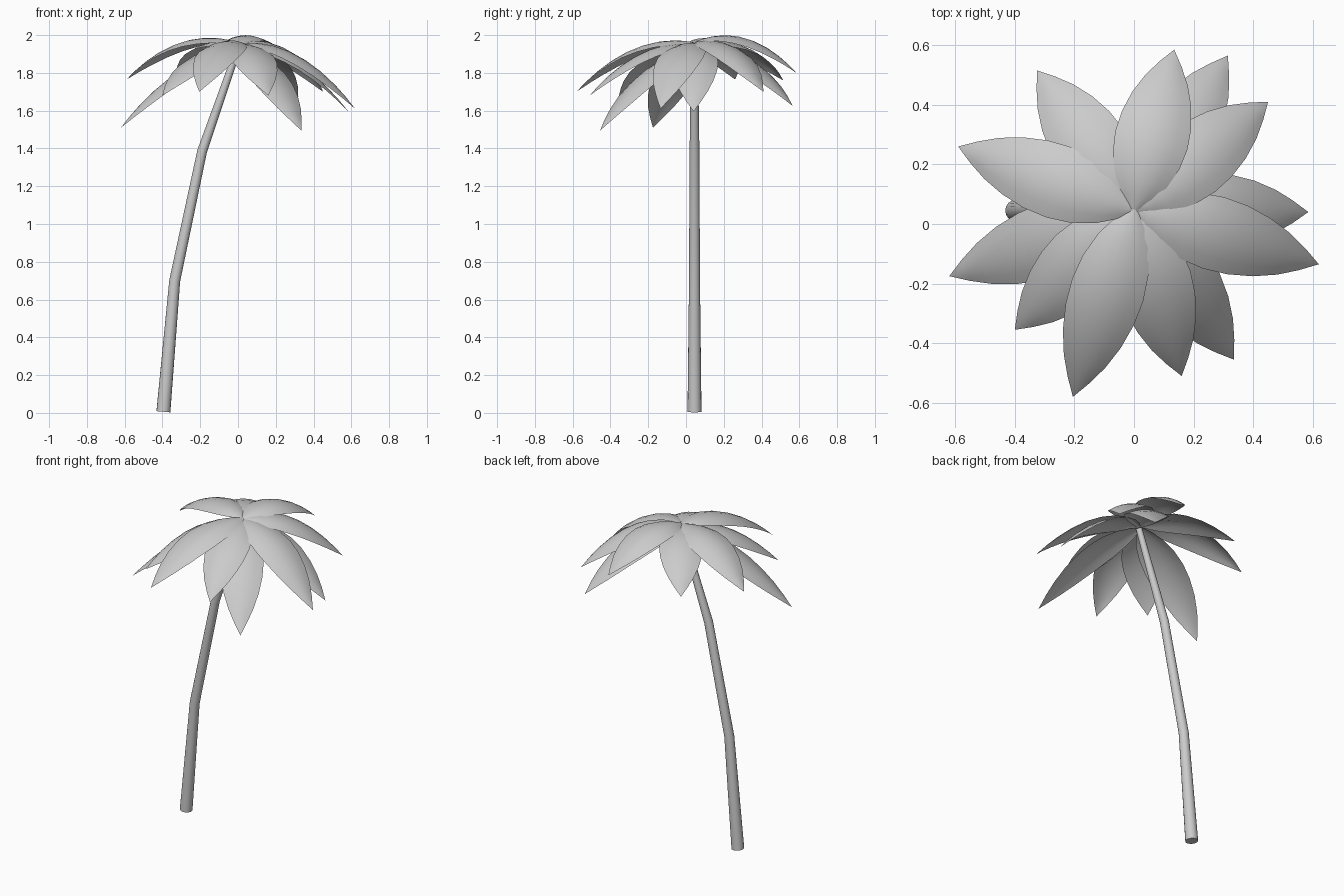
import bpy, bmesh, math
from mathutils import Vector

if "Cube" in bpy.data.objects:
    bpy.data.objects.remove(bpy.data.objects["Cube"])

grey = bpy.data.materials.new("plain grey")
grey.diffuse_color = (0.6, 0.6, 0.6, 1)
grey.use_nodes = True
grey.node_tree.nodes["Principled BSDF"].inputs["Base Color"].default_value = grey.diffuse_color


def finish(bm, name, angle):
    mesh = bpy.data.meshes.new(name)
    bm.to_mesh(mesh)
    bm.free()
    mesh.materials.append(grey)
    ob = bpy.data.objects.new(name, mesh)
    bpy.context.collection.objects.link(ob)
    bpy.ops.object.select_all(action='DESELECT')
    ob.select_set(True)
    bpy.context.view_layer.objects.active = ob
    bpy.ops.object.shade_smooth_by_angle(angle=math.radians(angle))


# trunk: bent tapering tube, rings tilted to follow the bends
SIDES = 16
path = [(-0.395, 0.006, 0.037), (-0.335, 0.70, 0.029),
        (-0.19, 1.385, 0.026), (0.0, 1.93, 0.018)]
bm = bmesh.new()
rings = []
for i, (x, z, r) in enumerate(path):
    a, b = path[max(i - 1, 0)], path[min(i + 1, 3)]
    d = Vector((b[0] - a[0], 0, b[1] - a[1])).normalized()
    u = Vector((d.z, 0, -d.x))
    rings.append([bm.verts.new(Vector((x, 0.045, z)) + u * r * math.cos(t)
                               + Vector((0, r * math.sin(t), 0)))
                  for t in (2 * math.pi * k / SIDES for k in range(SIDES))])
for a, b in zip(rings, rings[1:]):
    for k in range(SIDES):
        n = (k + 1) % SIDES
        bm.faces.new((a[k], a[n], b[n], b[k]))
bm.faces.new(rings[0][::-1])
bm.faces.new(rings[-1])
finish(bm, "trunk", 40)

# fronds: tip x, y, z, base height, upward bulge at mid length
fronds = [(0.135, 0.585, 1.80, 1.965, 0.10), (0.315, 0.565, 1.625, 1.94, 0.10),
          (0.45, 0.41, 1.70, 1.96, 0.10), (0.585, 0.04, 1.595, 1.94, 0.10),
          (0.62, -0.135, 1.61, 1.955, 0.11), (0.335, -0.455, 1.495, 1.93, 0.09),
          (0.16, -0.51, 1.68, 1.95, 0.09), (-0.205, -0.58, 1.70, 1.96, 0.10),
          (-0.40, -0.355, 1.68, 1.94, 0.08), (-0.62, -0.175, 1.51, 1.94, 0.08),
          (-0.59, 0.26, 1.765, 1.96, 0.10), (-0.325, 0.515, 1.76, 1.95, 0.09)]
# position along the frond and half width there
outline = [(0, 0.012), (0.08, 0.055), (0.17, 0.088), (0.3, 0.115), (0.43, 0.125),
           (0.56, 0.12), (0.69, 0.102), (0.81, 0.073), (0.91, 0.038), (1, 0.0)]
ACROSS = (-1, -0.66, -0.33, 0, 0.33, 0.66, 1)
for i, (tx, ty, tz, bz, bulge) in enumerate(fronds):
    base, tip = Vector((0, 0.05, bz)), Vector((tx, ty, tz))
    side = Vector((base.y - ty, tx, 0)).normalized()
    bm = bmesh.new()
    rows = []
    for s, w in outline:
        mid = base.lerp(tip, s) + Vector((0, 0, 4 * bulge * s * (1 - s)))
        cup = 0.035 * w / 0.125
        if w == 0:
            rows.append([bm.verts.new(mid)])
        else:
            rows.append([bm.verts.new(mid + side * w * c - Vector((0, 0, cup * c * c)))
                         for c in ACROSS])
    for a, b in zip(rows, rows[1:]):
        for k in range(len(ACROSS) - 1):
            if len(b) == 1:
                bm.faces.new((a[k], b[0], a[k + 1]))
            else:
                bm.faces.new((a[k], b[k], b[k + 1], a[k + 1]))
    finish(bm, f"frond_{i + 1}", 60)
